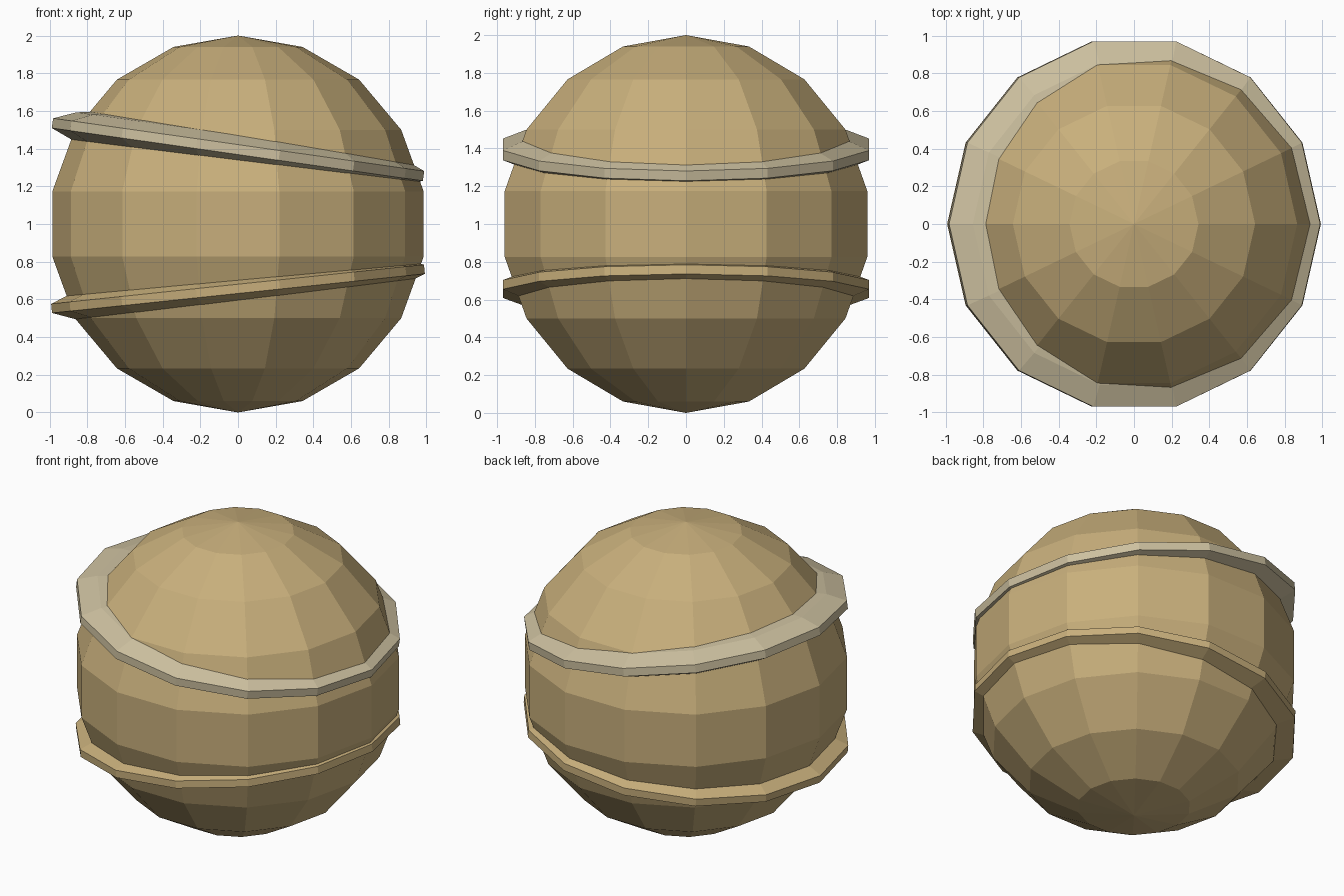
import bpy
import bmesh
import math
from mathutils import Matrix

SEGMENTS, RINGS = 14, 9

default = bpy.data.objects.get("Cube")
if default:
    bpy.data.objects.remove(default, do_unlink=True)


def make_material(name, color):
    mat = bpy.data.materials.new(name)
    mat.use_nodes = True
    mat.diffuse_color = color
    mat.node_tree.nodes["Principled BSDF"].inputs["Base Color"].default_value = color
    return mat


def faceted_ball(name, radius, half_height, height, tilt, mat):
    """Low-poly ball, squashed in z, tilted about y and lifted."""
    bm = bmesh.new()
    # half-circle profile spun around z
    points = [bm.verts.new((math.sin(a), 0, math.cos(a)))
              for a in (math.pi * i / RINGS for i in range(RINGS + 1))]
    edges = [bm.edges.new(pair) for pair in zip(points, points[1:])]
    bmesh.ops.spin(bm, geom=points + edges, cent=(0, 0, 0), axis=(0, 0, 1),
                   angle=math.tau, steps=SEGMENTS)
    bmesh.ops.remove_doubles(bm, verts=bm.verts, dist=0.001)
    bmesh.ops.transform(bm, verts=bm.verts,
                        matrix=Matrix.Diagonal((radius, radius, half_height, 1)))
    bmesh.ops.recalc_face_normals(bm, faces=bm.faces)
    mesh = bpy.data.meshes.new(name)
    bm.to_mesh(mesh)
    bm.free()
    mesh.materials.append(mat)
    obj = bpy.data.objects.new(name, mesh)
    obj.location.z = height
    obj.rotation_euler.y = math.radians(tilt)
    bpy.context.collection.objects.link(obj)
    return obj


tan = make_material("tan", (0.58, 0.43, 0.20, 1))
cream = make_material("pale cream", (0.61, 0.53, 0.35, 1))

# Main body
faceted_ball("planet_body", 1, 1, 1, 0, tan)
# Squashed discs whose rims stand out of the body as tilted bands
faceted_ball("upper_band", 1.01, 0.15, 1.395, 8.1, cream)
faceted_ball("lower_band", 1.01, 0.14, 0.656, -6, tan)
